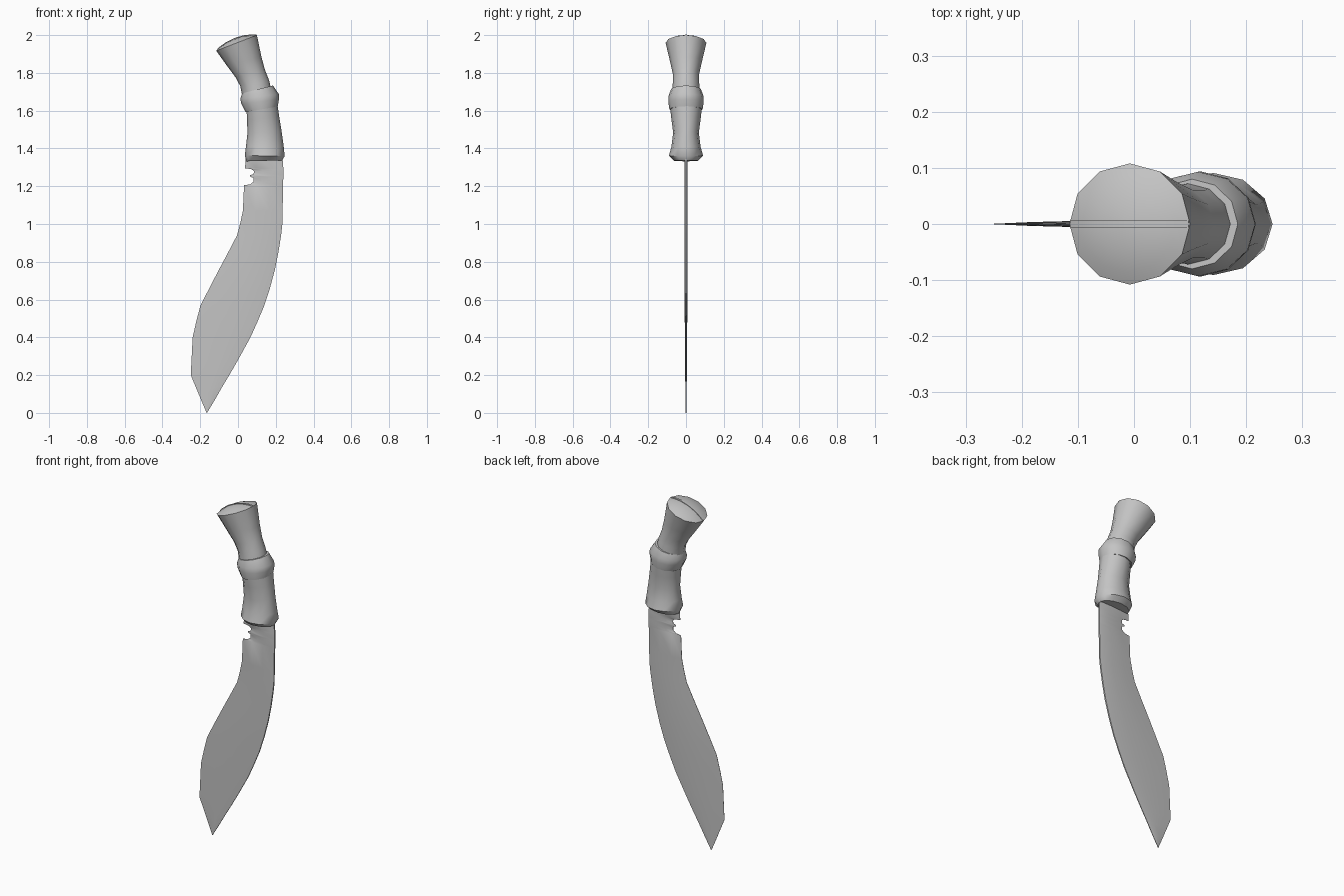
import bpy, bmesh, math
from mathutils import Vector

cube = bpy.data.objects.get("Cube")
if cube:
    bpy.data.objects.remove(cube, do_unlink=True)

grey = bpy.data.materials.new("plain grey")
grey.use_nodes = True
colour = (0.55, 0.55, 0.55, 1)
grey.diffuse_color = colour
grey.node_tree.nodes["Principled BSDF"].inputs["Base Color"].default_value = colour


def loft(name, rings, angle):
    """Skin a list of equal-length rings and cap both ends."""
    bm = bmesh.new()
    rows = [[bm.verts.new(p) for p in ring] for ring in rings]
    n = len(rows[0])
    for a, b in zip(rows, rows[1:]):
        for i in range(n):
            j = (i + 1) % n
            bm.faces.new((a[i], a[j], b[j], b[i]))
    bm.faces.new(rows[0])
    bm.faces.new(rows[-1])
    bmesh.ops.recalc_face_normals(bm, faces=bm.faces)
    mesh = bpy.data.meshes.new(name)
    bm.to_mesh(mesh)
    bm.free()
    mesh.materials.append(grey)
    obj = bpy.data.objects.new(name, mesh)
    bpy.context.collection.objects.link(obj)
    bpy.ops.object.select_all(action='DESELECT')
    obj.select_set(True)
    bpy.context.view_layer.objects.active = obj
    bpy.ops.object.shade_smooth_by_angle(angle=math.radians(angle))
    return obj


def oval(xl, zl, xr, zr, half_y, sides=12):
    """Tilted oval ring spanning a left and a right point."""
    mid = Vector(((xl + xr) / 2, 0, (zl + zr) / 2))
    half = Vector(((xr - xl) / 2, 0, (zr - zl) / 2))
    ring = []
    for i in range(sides):
        t = math.tau * i / sides
        ring.append(mid + half * math.cos(t) + Vector((0, half_y * math.sin(t), 0)))
    return ring


# Blade: height, cutting edge x, spine x; the notch is part of the cutting edge
outline = [
    (0.0, -0.166, -0.164), (0.07, -0.196, -0.122), (0.135, -0.223, -0.085),
    (0.2, -0.25, -0.046), (0.28, -0.246, 0.0), (0.4, -0.24, 0.066),
    (0.48, -0.222, 0.102), (0.565, -0.2, 0.138), (0.66, -0.152, 0.169),
    (0.76, -0.1, 0.196), (0.85, -0.052, 0.214), (0.94, -0.005, 0.228),
    (1.0, 0.011, 0.235), (1.07, 0.026, 0.236), (1.205, 0.032, 0.239),
    (1.21, 0.065, 0.239), (1.225, 0.083, 0.239), (1.243, 0.083, 0.24),
    (1.251, 0.064, 0.24), (1.258, 0.064, 0.24), (1.264, 0.083, 0.24),
    (1.28, 0.084, 0.24), (1.29, 0.072, 0.24), (1.295, 0.037, 0.24),
    (1.36, 0.042, 0.235)]
section = [(0, 0.1), (0.3, 0.75), (0.65, 1), (0.9, 0.8), (1, 0.5)]
blade_rings = []
for z, edge, spine in outline:
    thick = 0.0085 * min(1, 0.3 + z)
    side = [(edge + (spine - edge) * u, thick * k, z) for u, k in section]
    blade_rings.append(side + [(x, -y, h) for x, y, h in reversed(side)])
loft("blade", blade_rings, 40)

# Lower grip, collar band and flared pommel
loft("lower_grip", [oval(*r) for r in (
    (0.045, 1.332, 0.235, 1.337, 0.062), (0.036, 1.362, 0.247, 1.36, 0.091),
    (0.042, 1.41, 0.242, 1.41, 0.077), (0.05, 1.48, 0.231, 1.49, 0.068),
    (0.048, 1.55, 0.218, 1.57, 0.078), (0.045, 1.61, 0.208, 1.64, 0.085))], 40)
loft("collar_band", [oval(*r) for r in (
    (0.04, 1.592, 0.21, 1.622, 0.088), (0.018, 1.635, 0.217, 1.66, 0.094),
    (0.012, 1.662, 0.216, 1.688, 0.093), (0.022, 1.692, 0.185, 1.733, 0.08))], 40)

rim = (-0.115, 1.917, 0.1, 2.0, 0.108)
rim_mid = Vector((-0.0075, 0, 1.9585))
rim_half = Vector((0.1075, 0, 0.0415))
axis = Vector((-0.36, 0, 0.93)).normalized()
pommel = [oval(*r) for r in (
    (0.022, 1.68, 0.175, 1.715, 0.073), (0.012, 1.73, 0.165, 1.76, 0.07),
    (-0.012, 1.775, 0.143, 1.815, 0.07), (-0.06, 1.84, 0.124, 1.885, 0.085), rim)]
dome = [(0.8, 0.01), (0.45, 0.021), (0.1, 0.025)]
for scale, rise in dome:
    pommel.append([rim_mid + (p - rim_mid) * scale + axis * rise for p in oval(*rim)])
loft("pommel", pommel, 40)

# Thin end of the tang showing across the domed pommel
arc = [(0.98, 0.0)] + dome
arc = [(-u, h) for u, h in arc] + list(reversed(arc))
tang = []
for u, h in arc:
    base = rim_mid + rim_half * u
    tang.append([base + axis * d + Vector((0, y, 0)) for d, y in
                 ((-0.006, -0.006), (h + 0.003, -0.006), (h + 0.003, 0.006), (-0.006, 0.006))])
loft("tang_end", tang, 30)
